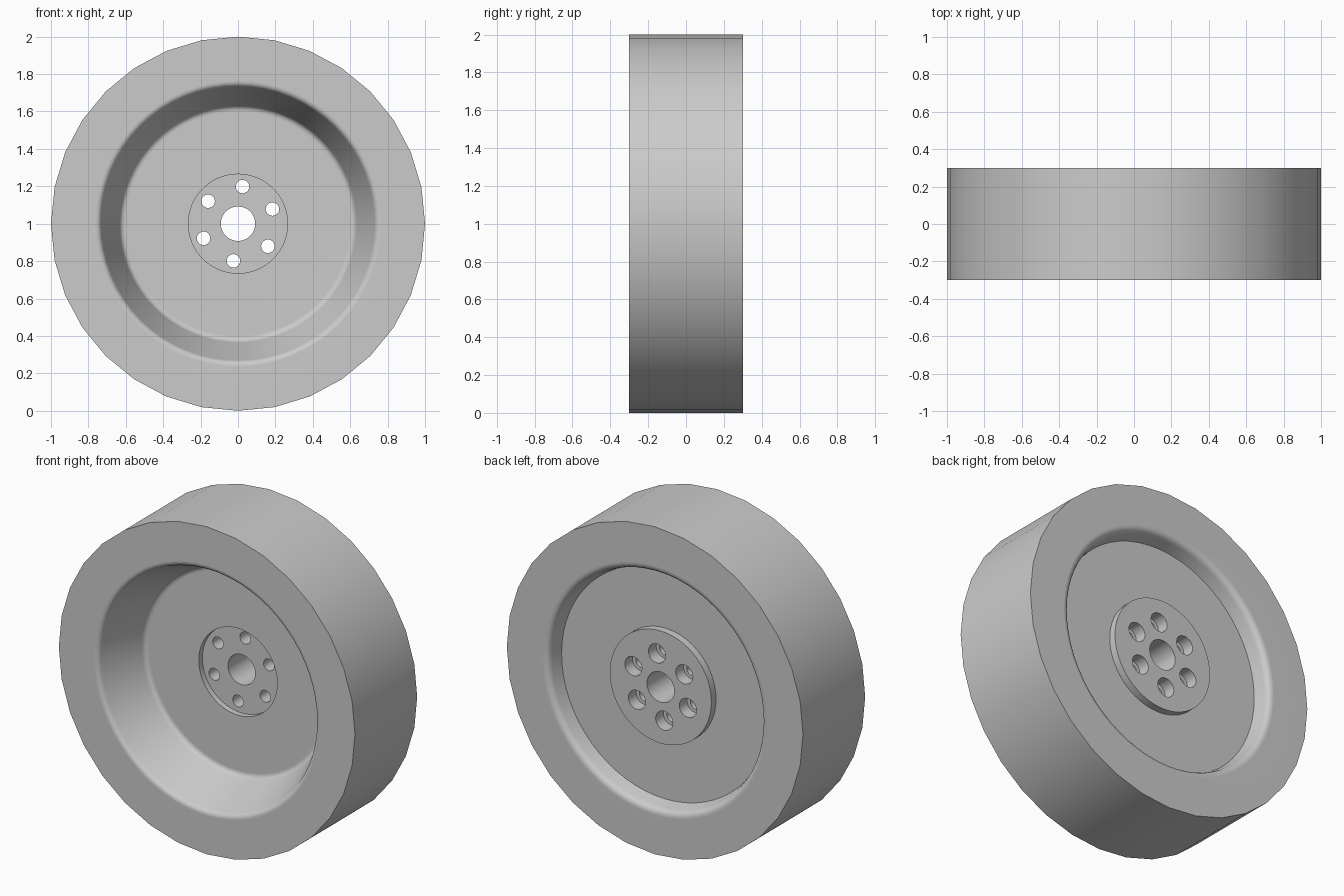
import bpy, bmesh, math
from mathutils import Vector, Matrix

if "Cube" in bpy.data.objects:
    bpy.data.objects.remove(bpy.data.objects["Cube"])

SEGMENTS = 64
CENTRE_Z = 1.0

# One plain grey for the whole wheel
grey = bpy.data.materials.new("light_grey")
grey.use_nodes = True
grey.diffuse_color = (0.6, 0.6, 0.6, 1)
grey.node_tree.nodes["Principled BSDF"].inputs["Base Color"].default_value = grey.diffuse_color


def fillet(before, corner, after, size, steps=5):
    """Round one profile corner with a short quadratic curve."""
    b, c, a = Vector(before), Vector(corner), Vector(after)
    p, q = c + (b - c).normalized() * size, c + (a - c).normalized() * size
    curve = []
    for i in range(steps + 1):
        t = i / steps
        curve.append(tuple(p * (1 - t) ** 2 + c * 2 * t * (1 - t) + q * t * t))
    return curve


def revolve(name, profile, coarse_radius):
    """Spin a closed (radius, y) profile around the axle; the tread has half the sides."""
    bm = bmesh.new()
    rings = []
    for r, y in profile:
        ring = []
        for i in range(SEGMENTS):
            a = math.tau * i / SEGMENTS
            flat = math.cos(math.tau / SEGMENTS) if r >= coarse_radius and i % 2 else 1
            ring.append(bm.verts.new((r * flat * math.cos(a), y, CENTRE_Z + r * flat * math.sin(a))))
        rings.append(ring)
    for k, ring in enumerate(rings):
        other = rings[(k + 1) % len(rings)]
        for i in range(SEGMENTS):
            j = (i + 1) % SEGMENTS
            bm.faces.new((ring[i], ring[j], other[j], other[i]))
    bmesh.ops.recalc_face_normals(bm, faces=bm.faces)
    mesh = bpy.data.meshes.new(name)
    bm.to_mesh(mesh)
    bm.free()
    obj = bpy.data.objects.new(name, mesh)
    bpy.context.collection.objects.link(obj)
    mesh.materials.append(grey)
    return obj


def cut_bolt_holes(target, radius, y_start, y_end):
    """Cut six round holes around the axle."""
    bm = bmesh.new()
    for i in range(6):
        a = math.radians(23 + 60 * i)
        place = Matrix.Translation((0.2 * math.cos(a), (y_start + y_end) / 2, CENTRE_Z + 0.2 * math.sin(a)))
        bmesh.ops.create_cone(bm, cap_ends=True, segments=24, radius1=radius, radius2=radius,
                              depth=y_end - y_start, matrix=place @ Matrix.Rotation(math.pi / 2, 4, "X"))
    mesh = bpy.data.meshes.new("bolt_hole_cutter")
    bm.to_mesh(mesh)
    bm.free()
    cutter = bpy.data.objects.new("bolt_hole_cutter", mesh)
    bpy.context.collection.objects.link(cutter)
    cutter.hide_render = True
    mod = target.modifiers.new("bolt_holes", "BOOLEAN")
    mod.operation, mod.solver, mod.object = "DIFFERENCE", "EXACT", cutter
    bpy.context.view_layer.objects.active = target
    bpy.ops.object.modifier_apply(modifier=mod.name)
    bpy.data.objects.remove(cutter)


# Section: tread, front face, deep dish, hub recess, bore, raised hub, shallow back dish
half, bore, web_front, web_back = 0.3, 0.092, 0.0, 0.2
front_lip, front_root = (0.74, -half), (0.625, web_front)
back_lip, back_root = (0.725, half), (0.7, web_back)
profile = [(1, half), (1, -half)]
profile += fillet((1, -half), front_lip, front_root, 0.025)
profile += fillet(front_lip, front_root, (0.265, web_front), 0.025)
profile += [(0.265, web_front), (0.265, 0.035), (bore, 0.035)]
profile += [(bore, 0.245), (0.343, 0.245), (0.343, web_back), back_root]
profile += fillet(back_root, back_lip, (1, half), 0.035)

wheel = revolve("wheel", profile, 1.0)

# Bolt holes with wider counterbores at the back
cut_bolt_holes(wheel, 0.036, -0.1, 0.4)
cut_bolt_holes(wheel, 0.058, 0.17, 0.4)

# Smooth round walls, crisp edges
bpy.ops.object.select_all(action="DESELECT")
wheel.select_set(True)
bpy.context.view_layer.objects.active = wheel
bpy.ops.object.shade_smooth_by_angle(angle=math.radians(30))
weighted = wheel.modifiers.new("weighted_normals", "WEIGHTED_NORMAL")
weighted.keep_sharp = True
